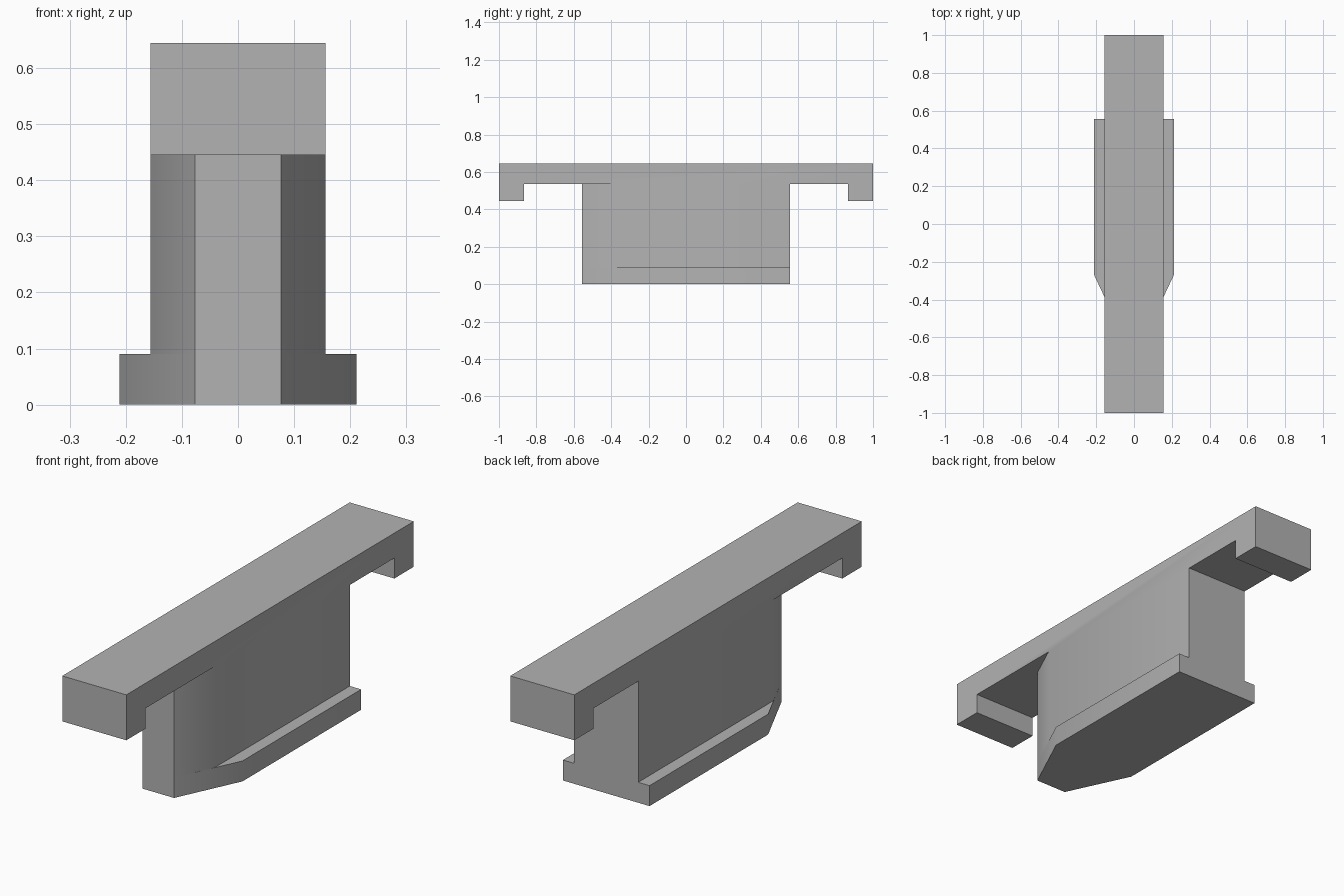
import bpy, bmesh, math
from mathutils import Vector

cube = bpy.data.objects.get("Cube")
if cube:
    bpy.data.objects.remove(cube, do_unlink=True)

GREY = (0.45, 0.45, 0.45, 1)
mat = bpy.data.materials.new("plain grey")
mat.use_nodes = True
mat.diffuse_color = GREY
mat.node_tree.nodes["Principled BSDF"].inputs["Base Color"].default_value = GREY

HALF_W, NOSE_W, FOOT_W = 0.156, 0.077, 0.211
BODY_Y, BAR_Z, TOP_Z, FOOT_Z = 0.555, 0.535, 0.645, 0.09
SHOULDER_Y, FOOT_Y = -0.386, -0.27


def prism(name, points, offset):
    """Extrude a closed outline along an offset."""
    bm = bmesh.new()
    face = bm.faces.new([bm.verts.new(p) for p in points])
    result = bmesh.ops.extrude_face_region(bm, geom=[face])
    verts = [v for v in result["geom"] if isinstance(v, bmesh.types.BMVert)]
    bmesh.ops.translate(bm, verts=verts, vec=Vector(offset))
    bmesh.ops.recalc_face_normals(bm, faces=bm.faces)
    mesh = bpy.data.meshes.new(name)
    bm.to_mesh(mesh)
    bm.free()
    mesh.materials.append(mat)
    obj = bpy.data.objects.new(name, mesh)
    bpy.context.collection.objects.link(obj)
    return obj


def tapered(name, width, y_shoulder, height):
    """Block with a narrowing nose at the front."""
    right = [(NOSE_W, -BODY_Y), (width, y_shoulder), (width, BODY_Y)]
    outline = right + [(-x, y) for x, y in reversed(right)]
    return prism(name, [(x, y, 0) for x, y in outline], (0, 0, height))


def join_in(target, part):
    """Merge a part into the target as one solid."""
    mod = target.modifiers.new("union", "BOOLEAN")
    mod.operation, mod.solver, mod.object = "UNION", "EXACT", part
    bpy.context.view_layer.objects.active = target
    bpy.ops.object.modifier_apply(modifier=mod.name)
    bpy.data.objects.remove(part, do_unlink=True)


# Top bar with a downward hook at each end
half = [(0.865, BAR_Z), (0.865, 0.445), (1, 0.445), (1, TOP_Z)]
profile = half + [(-y, z) for y, z in reversed(half)]
rail = prism("hooked_rail_block", [(-HALF_W, y, z) for y, z in profile], (2 * HALF_W, 0, 0))

# Central web and the wider foot flange, both tapering at the front
join_in(rail, tapered("web", HALF_W, SHOULDER_Y, BAR_Z + 0.05))
join_in(rail, tapered("foot_flange", FOOT_W, FOOT_Y, FOOT_Z))

# Merge coplanar faces
bm = bmesh.new()
bm.from_mesh(rail.data)
bmesh.ops.remove_doubles(bm, verts=bm.verts, dist=0.0005)
bmesh.ops.dissolve_limit(bm, angle_limit=math.radians(1), verts=bm.verts, edges=bm.edges)
bm.to_mesh(rail.data)
bm.free()

bpy.ops.object.select_all(action="DESELECT")
rail.select_set(True)
bpy.context.view_layer.objects.active = rail
bpy.ops.object.shade_smooth_by_angle(angle=math.radians(30))
